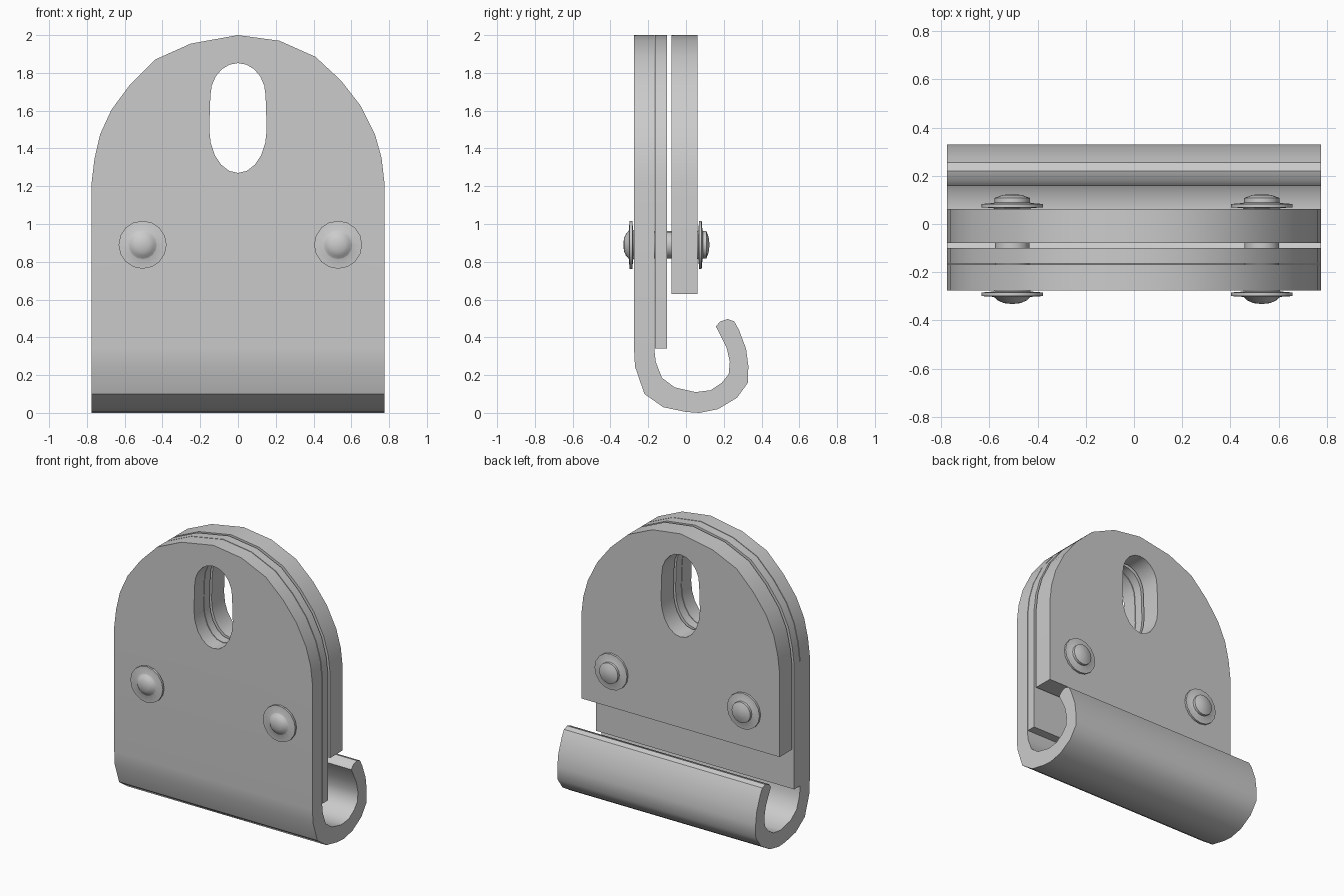
import bpy, bmesh
from math import sin, cos, pi, radians
from mathutils import Vector, Matrix

if "Cube" in bpy.data.objects:
    bpy.data.objects.remove(bpy.data.objects["Cube"])

HALF = 0.775   # half width of the plates


def add_prism(bm, loops, to3d, vec):
    """Fill closed 2D loops (outline + holes) and extrude them along vec."""
    edges = []
    for loop in loops:
        vs = [bm.verts.new(to3d(*p)) for p in loop]
        edges += [bm.edges.new((vs[i - 1], vs[i])) for i in range(len(vs))]
    res = bmesh.ops.triangle_fill(bm, use_beauty=True, use_dissolve=False, edges=edges)
    faces = [g for g in res["geom"] if isinstance(g, bmesh.types.BMFace)]
    ext = bmesh.ops.extrude_face_region(bm, geom=faces, use_keep_orig=True)
    new = [g for g in ext["geom"] if isinstance(g, bmesh.types.BMVert)]
    bmesh.ops.translate(bm, verts=new, vec=vec)


def finish(bm, name, angle=30):
    bmesh.ops.remove_doubles(bm, verts=bm.verts, dist=1e-4)
    bmesh.ops.recalc_face_normals(bm, faces=bm.faces)
    me = bpy.data.meshes.new(name)
    bm.to_mesh(me)
    bm.free()
    ob = bpy.data.objects.new(name, me)
    bpy.context.collection.objects.link(ob)
    bpy.ops.object.select_all(action='DESELECT')
    ob.select_set(True)
    bpy.context.view_layer.objects.active = ob
    bpy.ops.object.shade_smooth_by_angle(angle=radians(angle))
    return ob


def arc(cz, a, b, start, end, n):
    ts = [radians(start + (end - start) * i / n) for i in range(n + 1)]
    return [(a * cos(t), cz + b * sin(t)) for t in ts]


# Shared plate outline (round top) and elongated hanging slot
ARCH = [(0.775, 1.22), (0.76, 1.35), (0.725, 1.475), (0.65, 1.625), (0.545, 1.76),
        (0.41, 1.885), (0.22, 1.97), (0, 2), (-0.25, 1.955), (-0.44, 1.87),
        (-0.57, 1.74), (-0.67, 1.605), (-0.73, 1.475), (-0.76, 1.345), (-0.775, 1.22)]
SLOT = arc(1.68, 0.146, 0.172, 0, 180, 10) + arc(1.50, 0.152, 0.23, 180, 360, 10)


def add_plate(bm, bottom, y0, y1):
    outline = [(-HALF, bottom), (HALF, bottom)] + ARCH
    add_prism(bm, [outline, SLOT], lambda x, z: (x, y0, z), (0, y1 - y0, 0))


# Front plate curling into the hook at its lower edge
HOOK = [(-0.275, 0.34), (-0.27, 0.245), (-0.22, 0.10), (-0.12, 0.03), (0, 0.005),
        (0.07, 0), (0.17, 0.02), (0.27, 0.08), (0.328, 0.16), (0.33, 0.25),
        (0.318, 0.34), (0.28, 0.44), (0.255, 0.485), (0.22, 0.497), (0.18, 0.483),
        (0.158, 0.457), (0.173, 0.43), (0.215, 0.345), (0.232, 0.27), (0.226, 0.205),
        (0.19, 0.16), (0.13, 0.12), (0.05, 0.11), (-0.06, 0.135), (-0.127, 0.185),
        (-0.16, 0.27), (-0.168, 0.34)]
bm = bmesh.new()
add_plate(bm, 0.34, -0.275, -0.168)
add_prism(bm, [HOOK], lambda y, z: (-HALF, y, z), (2 * HALF, 0, 0))
seam = [f for f in bm.faces if all(abs(v.co.z - 0.34) < 1e-5 for v in f.verts)]
bmesh.ops.delete(bm, geom=seam, context='FACES')
finish(bm, "front_hook_plate", 35)

# Middle and back plates
for name, bottom, y0, y1 in (("middle_plate", 0.34, -0.163, -0.10),
                             ("back_plate", 0.63, -0.078, 0.062)):
    bm = bmesh.new()
    add_plate(bm, bottom, y0, y1)
    finish(bm, name)

# Rivets: lathed pin with washer and domed head at both ends, (radius, y)
RIVET = [(0, -0.332), (0.035, -0.328), (0.06, -0.317), (0.072, -0.305), (0.078, -0.302),
         (0.127, -0.299), (0.127, -0.284), (0.078, -0.28), (0.072, -0.272),
         (0.072, 0.06), (0.078, 0.066), (0.127, 0.069), (0.127, 0.083),
         (0.078, 0.087), (0.073, 0.09), (0.073, 0.108), (0.04, 0.12), (0, 0.125)]
for side, x in (("left", -0.505), ("right", 0.53)):
    bm = bmesh.new()
    vs = [bm.verts.new((r, y, 0)) for r, y in RIVET]
    edges = [bm.edges.new(p) for p in zip(vs, vs[1:])]
    bmesh.ops.spin(bm, geom=vs + edges, cent=(0, 0, 0), axis=(0, 1, 0),
                   angle=2 * pi, steps=16)
    bmesh.ops.translate(bm, verts=bm.verts, vec=(x, 0, 0.89))
    finish(bm, side + "_rivet", 35)
